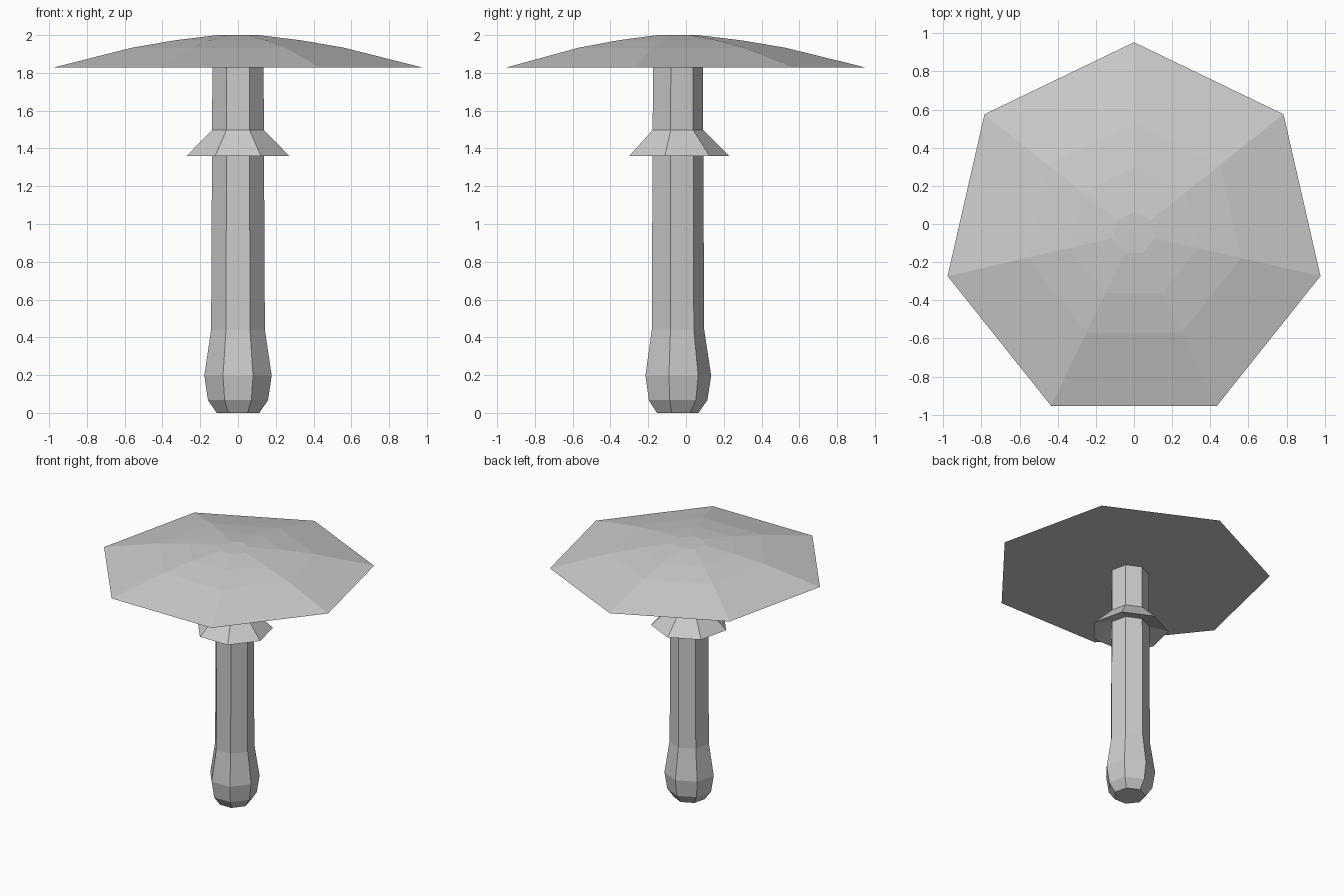
import bpy, bmesh, math

if "Cube" in bpy.data.objects:
    bpy.data.objects.remove(bpy.data.objects["Cube"])

SIDES = 7
CENTRE_Y = -0.0497  # centres the heptagon's bounding box on y = 0


def lathe(name, profile, caps=True, closed=False):
    """Sweep (radius, height) points into a seven-sided flat-shaded part."""
    bm = bmesh.new()
    rings = []
    for r, z in profile:
        ring = []
        for i in range(SIDES):
            a = math.pi / 2 + 2 * math.pi * i / SIDES
            ring.append(bm.verts.new((r * math.cos(a), CENTRE_Y + r * math.sin(a), z)))
        rings.append(ring)
    pairs = list(zip(rings, rings[1:]))
    if closed:
        pairs.append((rings[-1], rings[0]))
    for lo, hi in pairs:
        for i in range(SIDES):
            j = (i + 1) % SIDES
            bm.faces.new((lo[i], lo[j], hi[j], hi[i]))
    if caps and not closed:
        bm.faces.new(rings[0])
        bm.faces.new(rings[-1])
    bmesh.ops.recalc_face_normals(bm, faces=bm.faces)
    mesh = bpy.data.meshes.new(name)
    bm.to_mesh(mesh)
    bm.free()
    obj = bpy.data.objects.new(name, mesh)
    bpy.context.collection.objects.link(obj)
    return obj


# Stem with a swollen foot
lathe("stem", [(0.116, 0), (0.163, 0.067), (0.183, 0.197), (0.146, 0.44), (0.139, 1.83)])

# Flared skirt around the stem, underside slightly hollow
lathe("skirt", [(0.141, 1.40), (0.279, 1.36), (0.141, 1.497)], closed=True)

# Wide shallow cap with a flat underside
lathe("cap", [(1.003, 1.828), (0.577, 1.933), (0.346, 1.972), (0.112, 2.0)])
